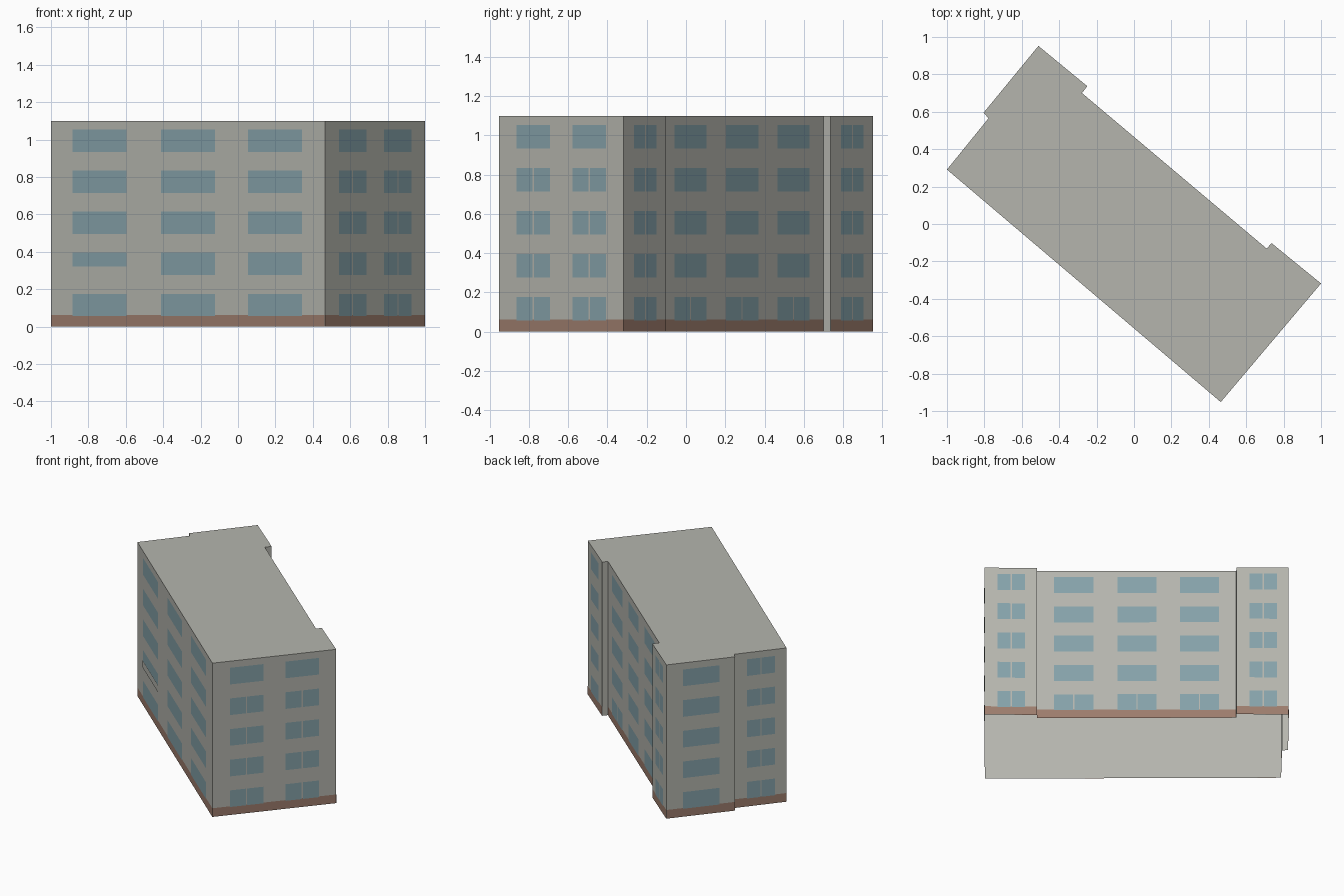
import bpy
import bmesh
from mathutils import Vector

cube = bpy.data.objects.get("Cube")
if cube:
    bpy.data.objects.remove(cube, do_unlink=True)


def material(name, rgb):
    m = bpy.data.materials.new(name)
    m.use_nodes = True
    m.diffuse_color = (*rgb, 1)
    m.node_tree.nodes["Principled BSDF"].inputs["Base Color"].default_value = (*rgb, 1)
    return m


PLASTER = material("grey plaster", (0.46, 0.463, 0.42))
BRICK = material("brown plinth", (0.335, 0.203, 0.152))
GLASS = material("blue grey glass", (0.235, 0.36, 0.40))

HEIGHT, PLINTH = 1.1, 0.062
# Footprint corners, counterclockwise from the front left corner
CORNERS = [Vector(p) for p in (
    (-1, 0.291), (0.464, -0.952), (1, -0.318), (0.735, -0.102), (0.71, -0.132),
    (-0.278, 0.7), (-0.25, 0.737), (-0.511, 0.952), (-0.804, 0.595), (-0.778, 0.565))]


def finish(bm, name, mat):
    mesh = bpy.data.meshes.new(name)
    bm.to_mesh(mesh)
    bm.free()
    mesh.materials.append(mat)
    obj = bpy.data.objects.new(name, mesh)
    bpy.context.collection.objects.link(obj)


def wall_vector(wall):
    return CORNERS[(wall + 1) % len(CORNERS)] - CORNERS[wall]


def panel(bm, wall, start, end, low, high, offset):
    """Flat outward panel just off a wall, placed by fractions along it."""
    along = wall_vector(wall)
    out = Vector((along.y, -along.x)).normalized()
    verts = []
    for t, z in ((start, low), (end, low), (end, high), (start, high)):
        p = CORNERS[wall] + along * t + out * offset
        verts.append(bm.verts.new((p.x, p.y, z)))
    bm.faces.new(verts)


# Plain shell: walls and flat roof, open underneath
bm = bmesh.new()
lower, upper = [[bm.verts.new((p.x, p.y, z)) for p in CORNERS] for z in (0, HEIGHT)]
bm.faces.new(upper)
for i in range(len(CORNERS)):
    j = (i + 1) % len(CORNERS)
    bm.faces.new((lower[i], lower[j], upper[j], upper[i]))
finish(bm, "building_shell", PLASTER)

# Windows: wall, column spans, floors whose windows have two panes
SINGLE = ((0.245, 0.774),)
FACADES = {
    "front": (0, ((0.08, 0.277), (0.402, 0.599), (0.72, 0.918)), ()),
    "left_end": (1, ((0.14, 0.412), (0.59, 0.862)), range(4)),
    "left_wing": (2, SINGLE, range(5)),
    "back": (4, ((0.086, 0.283), (0.403, 0.6), (0.717, 0.914)), (0,)),
    "right_wing": (6, SINGLE, range(5)),
    "right_wing_end": (7, SINGLE, ()),
    "right_end": (9, SINGLE, range(5)),
}
for name, (wall, columns, split_floors) in FACADES.items():
    # Painted plinth band along the foot of the facade
    bm = bmesh.new()
    panel(bm, wall, 0, 1, 0, PLINTH, 0.0007)
    finish(bm, name + "_plinth", BRICK)

    bm = bmesh.new()
    gap = 0.004 / wall_vector(wall).length
    for floor in range(5):
        low = 0.057 + floor * 0.2193
        for start, end in columns:
            middle = (start + end) / 2
            panes = [(start, end)]
            if floor in split_floors:
                panes = [(start, middle - gap), (middle + gap, end)]
            for s, e in panes:
                panel(bm, wall, s, e, low, low + 0.119, 0.0014)
    finish(bm, name + "_windows", GLASS)

# Shallow canopy panel above the ground floor window
bm = bmesh.new()
panel(bm, 0, 0.075, 0.28, 0.27, 0.321, 0.004)
finish(bm, "entrance_canopy", PLASTER)
